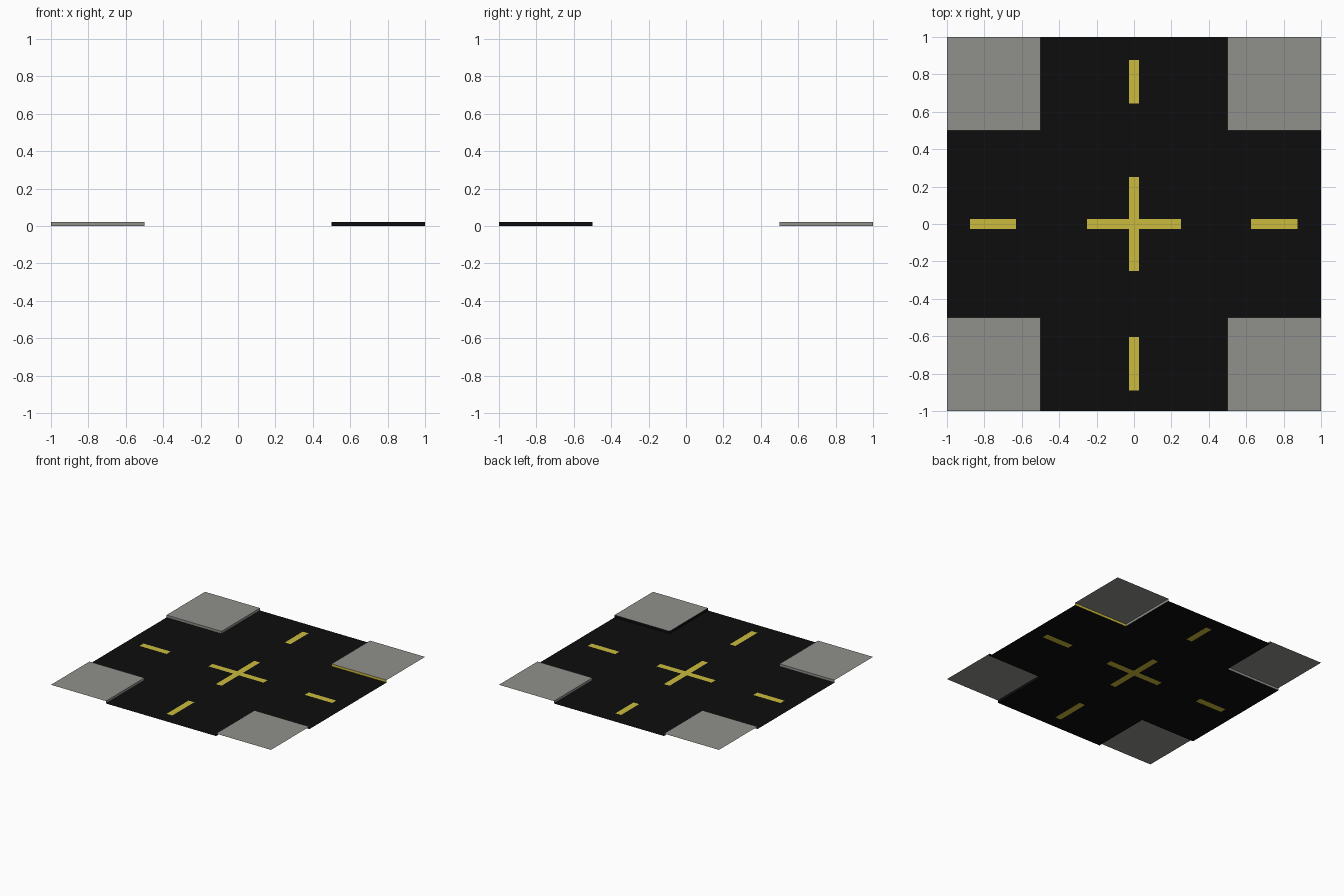
import bpy

if "Cube" in bpy.data.objects:
    bpy.data.objects.remove(bpy.data.objects["Cube"])

H = 0.02    # kerb height
R = 0.5     # half width of the road


def material(name, rgb):
    m = bpy.data.materials.new(name)
    m.diffuse_color = (*rgb, 1)
    m.use_nodes = True
    m.node_tree.nodes["Principled BSDF"].inputs["Base Color"].default_value = m.diffuse_color
    return m


asphalt = material("asphalt_black", (0.004, 0.004, 0.004))
paint = material("marking_yellow", (0.60, 0.50, 0.047))
paving = material("paving_grey", (0.28, 0.28, 0.26))


def make(name, verts, faces, mats, indices):
    me = bpy.data.meshes.new(name)
    me.from_pydata(verts, [], faces)
    for m in mats:
        me.materials.append(m)
    for p, i in zip(me.polygons, indices):
        p.material_index = i
    ob = bpy.data.objects.new(name, me)
    bpy.context.collection.objects.link(ob)


# Lane markings as rectangles: x0, x1, y0, y1
W = 0.026
marks = [(-W, W, -0.25, 0.25), (-0.25, 0.25, -W, W),
         (-W, W, 0.645, 0.878), (-W, W, -0.89, -0.605),
         (-0.877, -0.63, -W, W), (0.625, 0.875, -W, W)]

# Road cross: one flat sheet cut along the marking edges
xs = sorted({-1, -R, R, 1} | {v for m in marks for v in m[:2]})
ys = sorted({-1, -R, R, 1} | {v for m in marks for v in m[2:]})
n = len(ys)
verts = [(x, y, 0) for x in xs for y in ys]
faces, idx = [], []
for i in range(len(xs) - 1):
    for j in range(n - 1):
        cx, cy = (xs[i] + xs[i + 1]) / 2, (ys[j] + ys[j + 1]) / 2
        if abs(cx) > R and abs(cy) > R:
            continue
        faces.append((i * n + j, (i + 1) * n + j, (i + 1) * n + j + 1, i * n + j + 1))
        idx.append(int(any(a < cx < b and c < cy < d for a, b, c, d in marks)))
make("road", verts, faces, [asphalt, paint], idx)


# Pavement corners: raised top with kerb walls on the road sides only
def pavement(name, sx, sy, kerb_x, kerb_y):
    v = [(sx * R, sy * R, H), (sx, sy * R, H), (sx, sy, H), (sx * R, sy, H),
         (sx * R, sy * R, 0), (sx, sy * R, 0), (sx * R, sy, 0)]
    f = [(0, 1, 2, 3), (0, 3, 6, 4), (1, 0, 4, 5)]
    if sx * sy < 0:
        f = [q[::-1] for q in f]
    make(name, v, f, [paving, asphalt, paint], [0, kerb_x, kerb_y])


pavement("pavement_front_left", -1, -1, 0, 0)
pavement("pavement_front_right", 1, -1, 1, 1)
pavement("pavement_back_left", -1, 1, 0, 0)
pavement("pavement_back_right", 1, 1, 0, 2)
